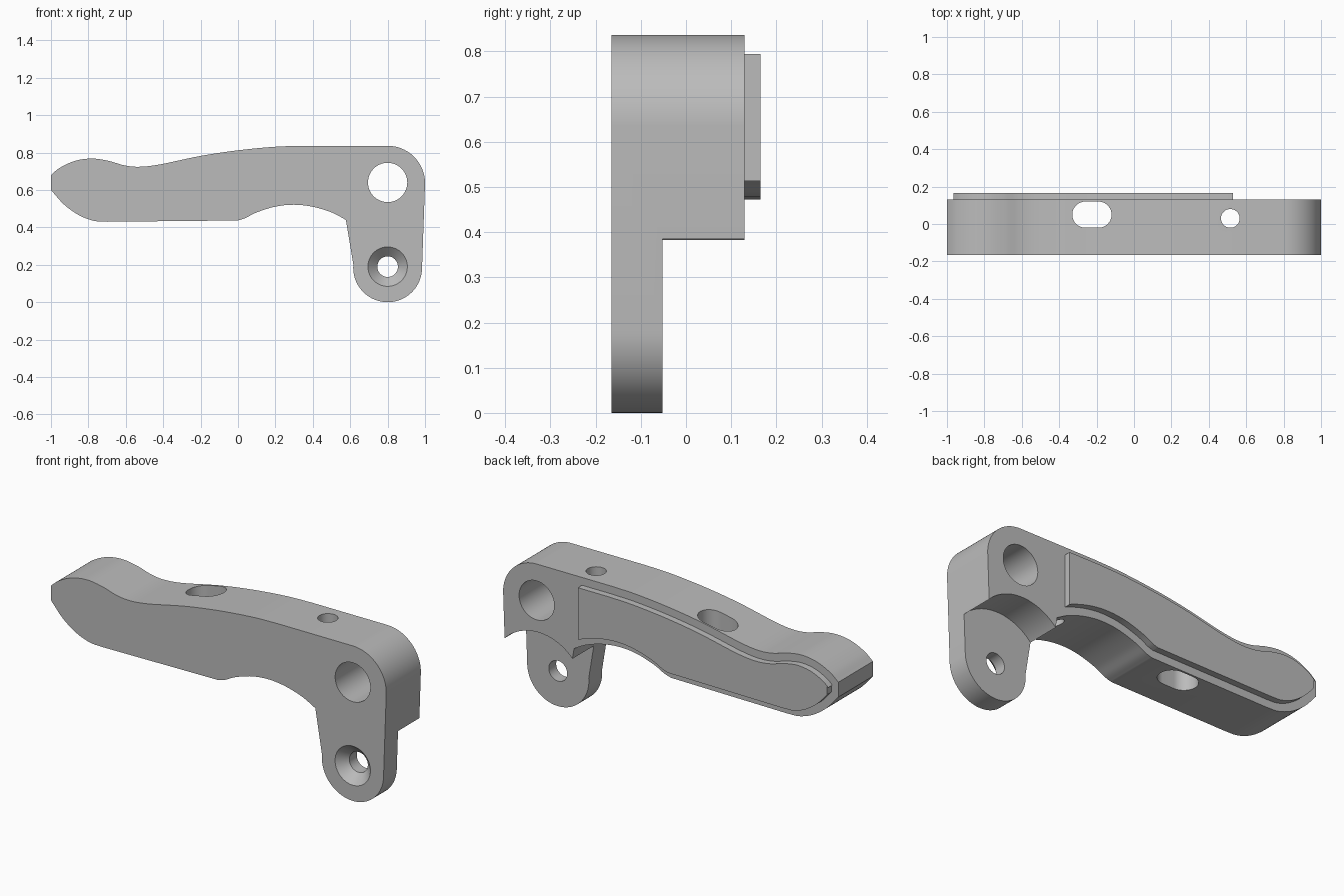
import bpy, bmesh, math
from mathutils import Vector

cube = bpy.data.objects.get("Cube")
if cube:
    bpy.data.objects.remove(cube, do_unlink=True)

grey = bpy.data.materials.new("plain_grey")
grey.use_nodes = True
grey.diffuse_color = (0.5, 0.5, 0.5, 1)
grey.node_tree.nodes["Principled BSDF"].inputs["Base Color"].default_value = (0.5, 0.5, 0.5, 1)


def arc(cx, cz, r, a0, a1, n):
    return [Vector((cx + r * math.cos(math.radians(a0 + (a1 - a0) * i / n)),
                    cz + r * math.sin(math.radians(a0 + (a1 - a0) * i / n)))) for i in range(n + 1)]


def circle(cx, cz, r, n=64):
    return arc(cx, cz, r, 0, 360, n)[:-1]


def spline(points, steps=6):
    """Smooth curve through the points."""
    p = [Vector(q) for q in points]
    p = [p[0] * 2 - p[1]] + p + [p[-1] * 2 - p[-2]]
    out = []
    for a, b, c, d in zip(p, p[1:], p[2:], p[3:]):
        for i in range(steps):
            t = i / steps
            out.append(0.5 * (2 * b + (c - a) * t + (2 * a - 5 * b + 4 * c - d) * t * t
                              + (3 * b - a - 3 * c + d) * t ** 3))
    return out + [p[-2]]


def inset(loop, d):
    """Offset a clockwise loop inwards."""
    out = []
    for i, p in enumerate(loop):
        t1 = (p - loop[i - 1]).normalized()
        t2 = (loop[(i + 1) % len(loop)] - p).normalized()
        n1, n2 = Vector((t1.y, -t1.x)), Vector((t2.y, -t2.x))
        out.append(p + (n1 + n2) * d / (1 + n1.dot(n2)))
    return out


def prism(name, loop, start, end, vertical=False, clip_x=None):
    """Extrude a loop along y, or along z when vertical."""
    bm = bmesh.new()
    place = (lambda p: (p.x, p.y, start)) if vertical else (lambda p: (p.x, start, p.y))
    bm.faces.new([bm.verts.new(place(p)) for p in loop])
    if clip_x is not None:
        bmesh.ops.bisect_plane(bm, geom=bm.verts[:] + bm.edges[:] + bm.faces[:],
                               plane_co=(clip_x, 0, 0), plane_no=(1, 0, 0), clear_outer=True)
    new = bmesh.ops.extrude_face_region(bm, geom=bm.faces[:])["geom"]
    move = Vector((0, 0, end - start)) if vertical else Vector((0, end - start, 0))
    bmesh.ops.translate(bm, vec=move, verts=[v for v in new if isinstance(v, bmesh.types.BMVert)])
    bmesh.ops.recalc_face_normals(bm, faces=bm.faces[:])
    mesh = bpy.data.meshes.new(name)
    bm.to_mesh(mesh)
    bm.free()
    mesh.materials.append(grey)
    obj = bpy.data.objects.new(name, mesh)
    bpy.context.collection.objects.link(obj)
    return obj


def select(obj):
    bpy.ops.object.select_all(action="DESELECT")
    obj.select_set(True)
    bpy.context.view_layer.objects.active = obj


def cut(obj, cutter):
    select(obj)
    mod = obj.modifiers.new("cut", "BOOLEAN")
    mod.operation, mod.solver, mod.object = "DIFFERENCE", "EXACT", cutter
    bpy.ops.object.modifier_apply(modifier=mod.name)
    bpy.data.objects.remove(cutter, do_unlink=True)


# Lever outline, clockwise from the tip
top = spline([(-1, 0.68), (-0.95, 0.72), (-0.87, 0.756), (-0.78, 0.768), (-0.69, 0.755), (-0.61, 0.732),
              (-0.53, 0.724), (-0.42, 0.736), (-0.2, 0.782), (0, 0.812), (0.2, 0.831), (0.35, 0.836)])
corner = arc(0.8, 0.636, 0.2, 90, 0, 24)
foot = arc(0.8, 0.184, 0.184, 0, -185, 40)
arch = spline([(0.577, 0.44), (0.5, 0.48), (0.4, 0.51), (0.3, 0.521), (0.2, 0.511), (0.1, 0.48),
               (0.04, 0.45), (0, 0.437)])
tip = spline([(-0.7, 0.43), (-0.77, 0.435), (-0.85, 0.465), (-0.93, 0.522), (-1, 0.6)])
outline = top + corner + foot + arch + tip

lever_body = prism("lever_body", outline, -0.165, 0.13)

# Rounded relief behind the mounting leg
cut(lever_body, prism("leg_relief", circle(0.79, 0.19, 0.28, 96), -0.052, 0.3))

# Pivot hole and countersunk screw hole
cut(lever_body, prism("pivot_hole", circle(0.8, 0.64, 0.105), -0.3, 0.3))
cut(lever_body, prism("screw_hole", circle(0.8, 0.19, 0.055), -0.3, 0.3))
sink = prism("countersink", circle(0.8, 0.19, 0.055), -0.115, -0.175)
for v in sink.data.vertices:
    if v.co.y < -0.15:
        v.co.x = 0.8 + (v.co.x - 0.8) * 2.1
        v.co.z = 0.19 + (v.co.z - 0.19) * 2.1
cut(lever_body, sink)

# Vertical slot and small vertical hole
slot = arc(-0.19, 0.05, 0.07, -90, 90, 24) + arc(-0.26, 0.05, 0.07, 90, 270, 24)
cut(lever_body, prism("slot", slot, -0.1, 1, vertical=True))
cut(lever_body, prism("pin_hole", circle(0.515, 0.03, 0.05, 48), -0.1, 1, vertical=True))

# Raised panel on the back
back_panel = prism("back_panel", inset(outline, 0.042), 0.125, 0.165, clip_x=0.53)

for obj in (lever_body, back_panel):
    select(obj)
    bpy.ops.object.shade_smooth_by_angle(angle=math.radians(30))
